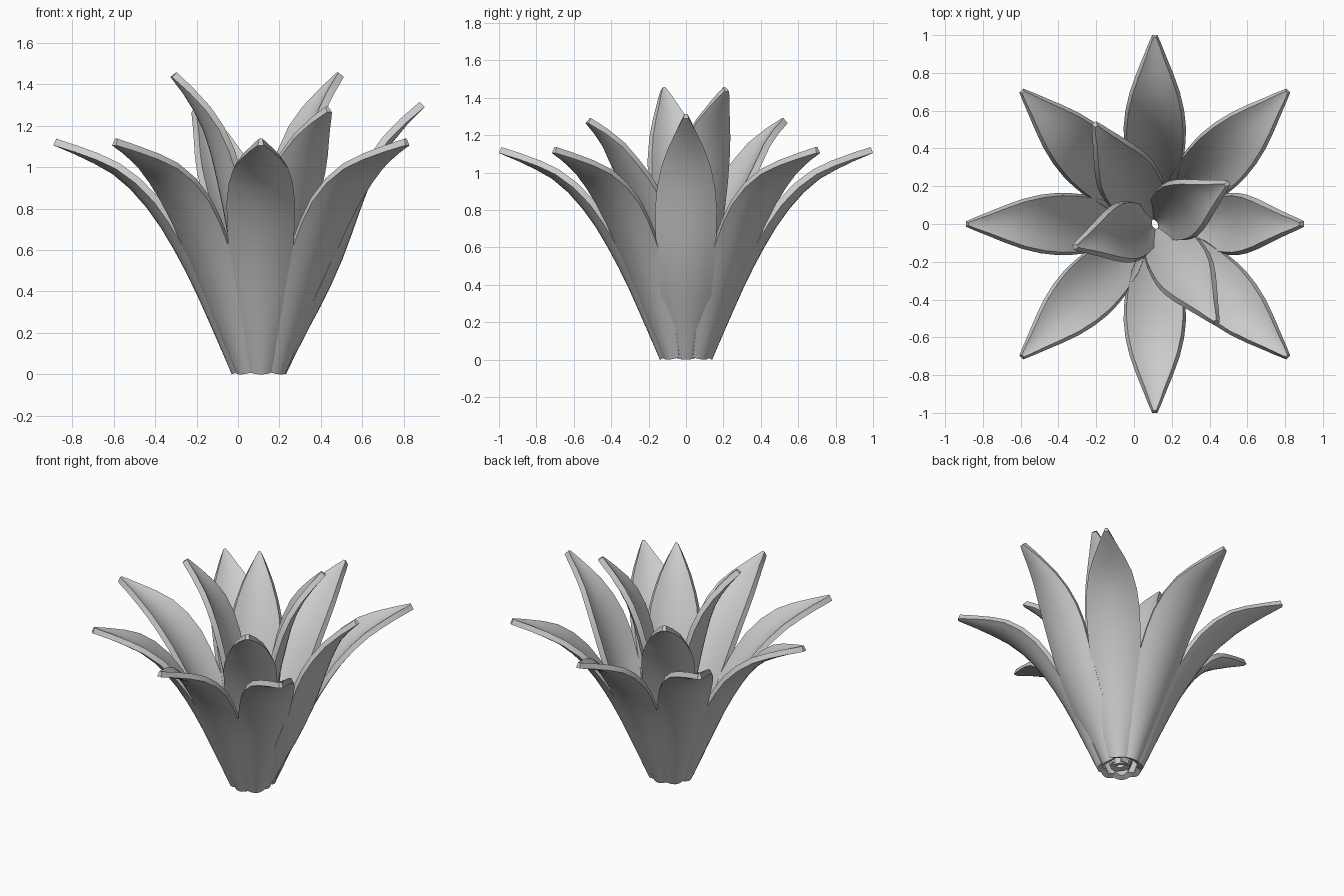
import bpy, bmesh, math
from mathutils import Vector

if "Cube" in bpy.data.objects:
    bpy.data.objects.remove(bpy.data.objects["Cube"])

CENTRE_X = 0.11
THICK = 0.035
ROWS, COLS = 12, 8

# keel profiles as (radius, height), root to tip
SPREAD = [(0.14, 0.0), (0.235, 0.22), (0.33, 0.43), (0.43, 0.62), (0.54, 0.79),
          (0.68, 0.94), (0.83, 1.03), (1.0, 1.105)]
RAISED = [(0.12, 0.0), (0.22, 0.2), (0.31, 0.37), (0.40, 0.57), (0.475, 0.78),
          (0.55, 0.97), (0.65, 1.14), (0.79, 1.29)]
MIDDLE = [(0.06, 0.01), (0.105, 0.2), (0.16, 0.42), (0.23, 0.65), (0.32, 0.86),
          (0.40, 1.0), (0.50, 1.15), (0.625, 1.265)]
UPRIGHT = [(0.05, 0.01), (0.085, 0.22), (0.12, 0.45), (0.16, 0.7), (0.205, 0.92),
           (0.26, 1.13), (0.34, 1.29), (0.45, 1.435)]
# half width and cup depth along the leaf
WIDTH = [(0, 0.06), (0.1, 0.095), (0.24, 0.135), (0.46, 0.163), (0.6, 0.165),
         (0.7, 0.15), (0.8, 0.115), (0.9, 0.066), (0.96, 0.036), (1, 0.014)]
CUP = [(0, 0.03), (0.3, 0.045), (0.6, 0.045), (0.85, 0.02), (1, 0.0)]


def lerp(table, t):
    for (a, va), (b, vb) in zip(table, table[1:]):
        if t <= b:
            return va + (vb - va) * (t - a) / (b - a)
    return table[-1][1]


def curve(pts, t):
    """Smooth point on a profile."""
    p = [Vector(q) for q in pts]
    p = [2 * p[0] - p[1]] + p + [2 * p[-1] - p[-2]]
    n = len(pts) - 1
    i = min(int(t * n), n - 1)
    f = t * n - i
    a, b, c, d = p[i:i + 4]
    return 0.5 * (2 * b + (c - a) * f + (2 * a - 5 * b + 4 * c - d) * f * f
                  + (3 * b - a - 3 * c + d) * f ** 3)


def leaf(name, profile, degrees):
    ang = math.radians(degrees)
    out = Vector((math.cos(ang), math.sin(ang), 0))
    side = Vector((-math.sin(ang), math.cos(ang), 0))
    up = Vector((0, 0, 1))
    bm = bmesh.new()
    grid = []
    steps = [i / ROWS for i in range(ROWS)] + [0.96, 1.0]
    for t in steps:
        p = curve(profile, t)
        tan = (curve(profile, min(t + 0.01, 1)) - curve(profile, max(t - 0.01, 0))).normalized()
        inward = out * -tan.y + up * tan.x
        base = Vector((CENTRE_X, 0, 0)) + out * p.x + up * p.y
        row = []
        for j in range(COLS + 1):
            u = 2 * j / COLS - 1
            row.append(bm.verts.new(base + side * (u * lerp(WIDTH, t))
                                    + inward * (lerp(CUP, t) * u * u)))
        grid.append(row)
    for lo, hi in zip(grid, grid[1:]):
        for j in range(COLS):
            bm.faces.new((lo[j], lo[j + 1], hi[j + 1], hi[j]))
    me = bpy.data.meshes.new(name)
    bm.to_mesh(me)
    bm.free()
    ob = bpy.data.objects.new(name, me)
    bpy.context.collection.objects.link(ob)
    bpy.ops.object.select_all(action='DESELECT')
    ob.select_set(True)
    bpy.context.view_layer.objects.active = ob
    # fleshy thickness, grown inward
    mod = ob.modifiers.new("thickness", 'SOLIDIFY')
    mod.thickness = THICK
    mod.offset = -1
    bpy.ops.object.modifier_apply(modifier=mod.name)
    bpy.ops.object.shade_smooth_by_angle(angle=math.radians(35))


# outer ring of eight leaves, one of them held higher
for k in range(8):
    leaf(f"outer_leaf_{k + 1}", RAISED if k == 0 else SPREAD, 45 * k)

# four inner leaves, steeper
for k, (prof, deg) in enumerate([(UPRIGHT, 29), (MIDDLE, 121), (UPRIGHT, 196), (MIDDLE, -58)]):
    leaf(f"inner_leaf_{k + 1}", prof, deg)
